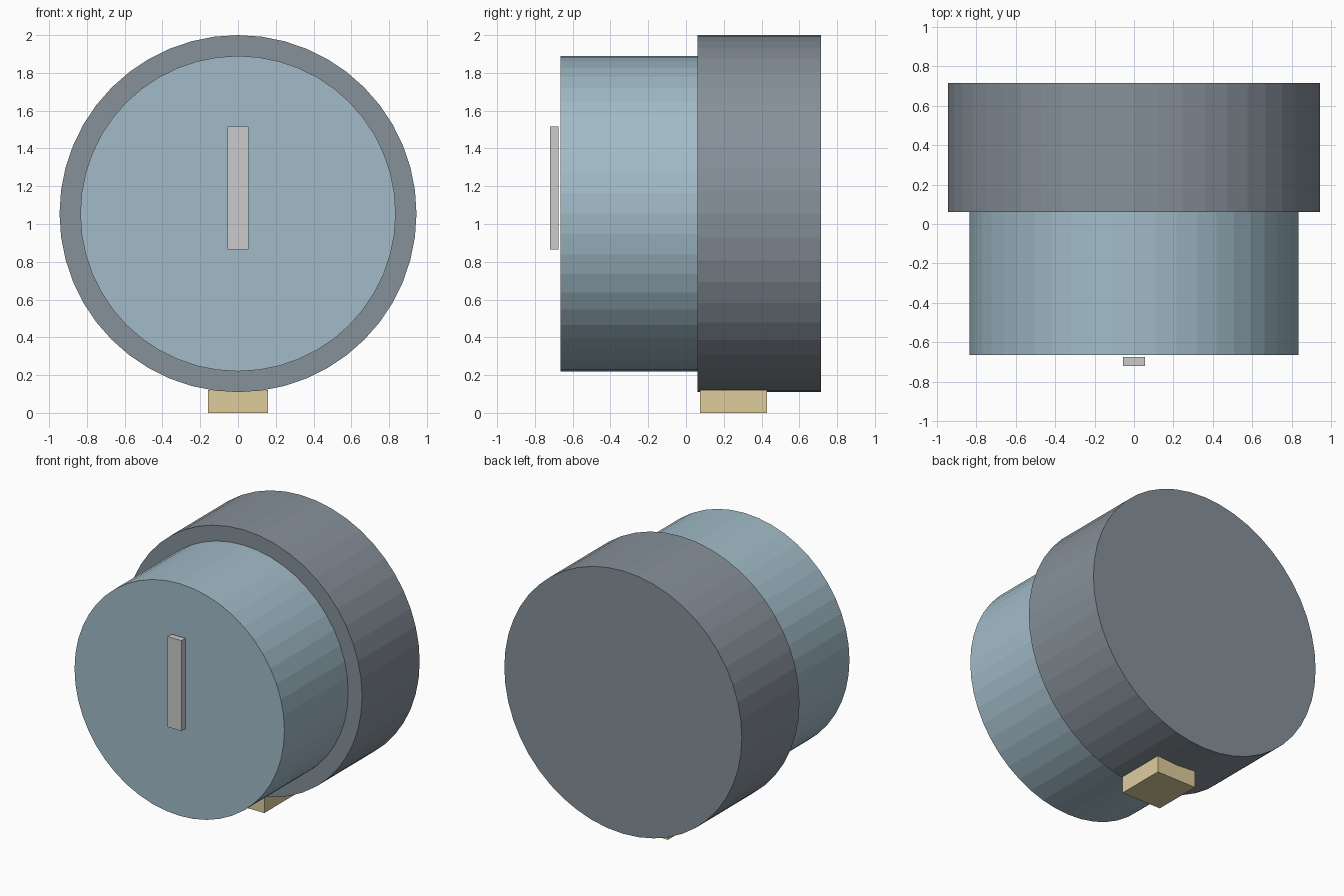
import bpy
import math

AXIS_Z = 1.055

cube = bpy.data.objects.get("Cube")
if cube:
    bpy.data.objects.remove(cube, do_unlink=True)


def paint(obj, name, rgb):
    mat = bpy.data.materials.new(name)
    mat.use_nodes = True
    color = (*rgb, 1)
    mat.diffuse_color = color
    mat.node_tree.nodes["Principled BSDF"].inputs["Base Color"].default_value = color
    obj.data.materials.append(mat)


def drum(name, radius, front, back):
    """Flat-faced cylinder lying along the y axis."""
    bpy.ops.mesh.primitive_cylinder_add(
        vertices=48, radius=radius, depth=back - front,
        location=(0, (front + back) / 2, AXIS_Z), rotation=(math.pi / 2, 0, 0))
    obj = bpy.context.object
    obj.name = name
    return obj


def block(name, low, high):
    """Box spanning two opposite corners."""
    center = [(a + b) / 2 for a, b in zip(low, high)]
    bpy.ops.mesh.primitive_cube_add(size=1, location=center)
    obj = bpy.context.object
    obj.name = name
    obj.scale = [b - a for a, b in zip(low, high)]
    bpy.ops.object.transform_apply(location=False, rotation=False, scale=True)
    return obj


# Wide rear collar and narrower front grip
collar = drum("rear_collar", 0.945, 0.06, 0.715)
paint(collar, "dark_slate", (0.24, 0.28, 0.32))
grip = drum("front_grip", 0.835, -0.665, 0.06)
paint(grip, "blue_grey", (0.36, 0.50, 0.58))

# Pointer bar floating just ahead of the grip face
block("pointer_bar", (-0.055, -0.72, 0.865), (0.055, -0.675, 1.515))

# Locating foot under the collar
foot = block("locating_foot", (-0.158, 0.073, 0), (0.158, 0.43, 0.12))
paint(foot, "tan", (0.73, 0.61, 0.34))
